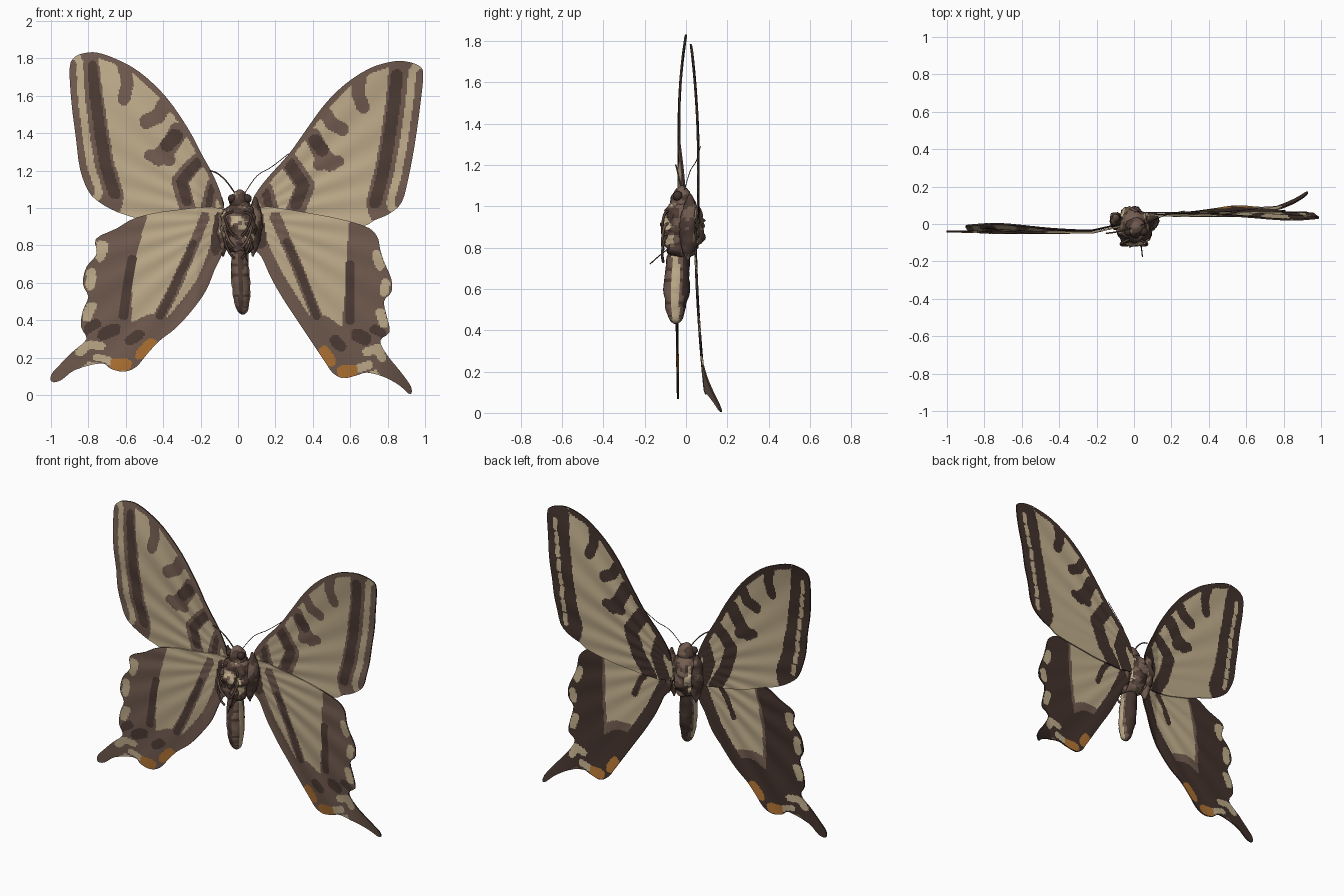
import bpy, bmesh, math
from mathutils import Vector, noise

if "Cube" in bpy.data.objects:
    bpy.data.objects.remove(bpy.data.objects["Cube"])

# ---- colours
def lin(c):
    return tuple((v / 255 / 12.92) if v < 11 else ((v / 255 + .055) / 1.055) ** 2.4 for v in c) + (1,)

MATS = []
for mname, rgb in [("cream", (192, 173, 140)), ("brown", (114, 92, 80)), ("dark_brown", (78, 60, 53)),
                   ("deep_brown", (66, 50, 44)), ("orange", (178, 116, 52))]:
    m = bpy.data.materials.new(mname)
    m.diffuse_color = lin(rgb)
    m.use_nodes = True
    m.node_tree.nodes["Principled BSDF"].inputs["Base Color"].default_value = m.diffuse_color
    MATS.append(m)
CREAM, BROWN, DARK, DEEP, ORANGE = range(5)

# ---- helpers
def finish(name, bm, angle=50):
    bmesh.ops.recalc_face_normals(bm, faces=bm.faces[:])
    me = bpy.data.meshes.new(name)
    bm.to_mesh(me)
    bm.free()
    for m in MATS:
        me.materials.append(m)
    me.polygons.foreach_set("use_smooth", [True] * len(me.polygons))
    me.set_sharp_from_angle(angle=math.radians(angle))
    ob = bpy.data.objects.new(name, me)
    bpy.context.collection.objects.link(ob)
    return ob

def smooth(rows, n=3, closed=True):
    """Catmull-Rom through rows of any width."""
    k, out = len(rows), []
    get = (lambda i: rows[i % k]) if closed else (lambda i: rows[max(0, min(k - 1, i))])
    for i in range(k if closed else k - 1):
        q = [get(i + j) for j in (-1, 0, 1, 2)]
        for s in range(n):
            t = s / n
            out.append(tuple(.5 * (2 * b + (c - a) * t + (2 * a - 5 * b + 4 * c - d) * t * t
                                   + (3 * b - a - 3 * c + d) * t ** 3) for a, b, c, d in zip(*q)))
    return out if closed else out + [rows[-1]]

def inside(poly, x, z):
    hit, (px, pz) = False, poly[-1]
    for qx, qz in poly:
        if (qz > z) != (pz > z) and x < (px - qx) * (z - qz) / (pz - qz) + qx:
            hit = not hit
        px, pz = qx, qz
    return hit

def near(a, b, x, z):
    dx, dz = b[0] - a[0], b[1] - a[1]
    t = max(0, min(1, ((x - a[0]) * dx + (z - a[1]) * dz) / (dx * dx + dz * dz + 1e-12)))
    return (a[0] + dx * t - x) ** 2 + (a[1] + dz * t - z) ** 2, t

def paint(strokes, x, z):
    """Last stroke (colour, radius, path) that covers the point wins."""
    for col, r, path in reversed(strokes):
        if any(near(path[max(i - 1, 0)], path[i], x, z)[0] < r * r for i in range(min(1, len(path) - 1), len(path))):
            return col
    return CREAM

def mean_value(poly, image, x, z):
    """Carry a point from one outline to the matching outline."""
    s = [(p[0] - x, p[1] - z) for p in poly]
    r = [math.hypot(*p) + 1e-9 for p in s]
    n, t = len(s), []
    for i in range(n):
        a, b = s[i], s[(i + 1) % n]
        c = a[0] * b[1] - a[1] * b[0]
        t.append((r[i] * r[(i + 1) % n] - a[0] * b[0] - a[1] * b[1]) / c if abs(c) > 1e-10 else 0)
    w = [(t[i - 1] + t[i]) / r[i] for i in range(n)]
    tot = sum(w)
    return sum(a * p[0] for a, p in zip(w, image)) / tot, sum(a * p[1] for a, p in zip(w, image)) / tot

def wing(name, rows, front, back, y_right, y_left, h=.008):
    pts = smooth(rows)
    R, L = [p[:2] for p in pts], [p[2:] for p in pts]
    n = len(R)
    cells = {(i, j) for i in range(int(1.05 / h)) for j in range(int(1.85 / h))
             if inside(R, (i + .5) * h, (j + .5) * h)}
    pos = {}
    for i, j in cells:
        for v in ((i, j), (i + 1, j), (i + 1, j + 1), (i, j + 1)):
            if v in pos:
                continue
            x, z = v[0] * h, v[1] * h
            if all((v[0] - a, v[1] - b) in cells for a in (0, 1) for b in (0, 1)):
                pos[v] = (x, z) + mean_value(R, L, x, z)
            else:  # rim: snap onto the outline
                (d, t), k = min((near(R[k], R[(k + 1) % n], x, z), k) for k in range(n))
                pos[v] = tuple(a + (b - a) * t for a, b in zip(pts[k], pts[(k + 1) % n]))
    cols = {c: [paint(s, (c[0] + .5) * h, (c[1] + .5) * h) for s in (front, back)] for c in cells}
    for side, sx in (("right", 1), ("left", -1)):
        bm, V = bmesh.new(), {}
        for v, p in pos.items():
            x, z = p[:2] if sx > 0 else p[2:]
            y = (y_right if sx > 0 else y_left)(x, z)
            y += .0025 * math.sin(30 * math.atan2(z - .95, x)) * min(1, x / .4)
            V[v] = [bm.verts.new((sx * x, y + o, z)) for o in (-.004, .004)]
        for c in cells:
            i, j = c
            ring = [(i, j), (i + 1, j), (i + 1, j + 1), (i, j + 1)]
            for k in (0, 1):
                bm.faces.new([V[v][k] for v in (ring if k == 0 else ring[::-1])]).material_index = cols[c][k]
            for e, nb in enumerate(((i, j - 1), (i + 1, j), (i, j + 1), (i - 1, j))):
                if nb not in cells:
                    a, b = V[ring[e]], V[ring[(e + 1) % 4]]
                    bm.faces.new((a[0], a[1], b[1], b[0])).material_index = cols[c][1]
        finish(side + "_" + name, bm)

# ---- forewings: rows are right x, z and left |x|, z
FORE = [(.07, 1.02, .08, 1.03), (.14, 1.14, .13, 1.17), (.265, 1.28, .19, 1.28), (.355, 1.405, .27, 1.43),
        (.46, 1.55, .39, 1.6), (.57, 1.66, .53, 1.73), (.7, 1.745, .66, 1.8), (.81, 1.78, .75, 1.83),
        (.89, 1.785, .81, 1.83), (.97, 1.76, .87, 1.81), (.99, 1.71, .9, 1.75), (.975, 1.555, .89, 1.56),
        (.945, 1.34, .866, 1.37), (.91, 1.155, .845, 1.21), (.875, 1.03, .8, 1.09), (.81, .97, .74, 1.03),
        (.73, .935, .65, .98), (.66, .9, .56, .95), (.4, .86, .35, .88), (.08, .86, .08, .86)]
edge = [p[:2] for p in FORE[10:15]]
costa = [p[:2] for p in FORE[:8]]
inset = lambda d: [(x - d, z) for x, z in edge]
bars = [(BROWN, .035, [(.66, 1.72), (.64, 1.62), (.67, 1.54)]),
        (BROWN, .035, [(.45, 1.53), (.5, 1.45), (.56, 1.42)]),
        (BROWN, .045, [(.4, 1.38), (.45, 1.28), (.49, 1.24)]),
        (BROWN, .03, [(.43, 1.23), (.54, 1.25)]),
        (BROWN, .05, [(.27, 1.25), (.36, 1.12), (.3, .97), (.22, .86)]),
        (BROWN, .045, [(.14, 1.1), (.17, 1.0), (.12, .88)])]
fore_front = bars + [
    (DARK, .035, [(.41, 1.36), (.45, 1.31)]), (DARK, .032, [(.27, 1.24), (.35, 1.12), (.31, 1.02)]),
    (DARK, .022, [(.15, 1.08), (.17, .98), (.12, .88)]),
    (BROWN, .025, costa), (BROWN, .185, edge), (DARK, .033, inset(.14)),
    (CREAM, .08, edge), (BROWN, .038, edge)]
fore_back = [(DEEP, r, p) for _, r, p in bars] + [(DEEP, .032, costa), (DEEP, .16, edge)] + [
    (CREAM, .016, [(x - .06, z - .03), (x - .055, z + .02)])
    for x, z in [(.985 - .09 * t / 7, 1.67 - .6 * t / 7) for t in range(8)]]
wing("forewing", FORE, fore_front, fore_back,
     lambda x, z: .06 - .035 * max(0, (z - 1.2) / .58) ** 2,
     lambda x, z: -.034 + .034 * max(0, (z - 1.4) / .43) ** 2 + .05 * max(0, 1 - x / .22))

# ---- hindwings with tails
HIND = [(.07, 1.0, .07, .99), (.4, .97, .33, .99), (.66, .91, .54, .95), (.74, .855, .65, .89),
        (.76, .78, .76, .835), (.78, .715, .755, .755), (.82, .62, .81, .685), (.82, .55, .83, .595),
        (.78, .5, .8, .525), (.8, .405, .83, .45), (.81, .335, .84, .365), (.76, .29, .81, .3),
        (.8, .21, .88, .235), (.865, .13, .95, .165), (.925, .045, .998, .11), (.92, .003, .995, .07),
        (.865, .05, .945, .08), (.785, .095, .87, .135), (.69, .12, .73, .17), (.635, .105, .68, .14),
        (.56, .09, .61, .125), (.505, .12, .545, .15), (.47, .17, .485, .22), (.42, .245, .42, .29),
        (.33, .38, .33, .36), (.25, .5, .24, .46), (.18, .62, .17, .56), (.125, .74, .125, .67),
        (.08, .8, .08, .78)]
outer = [(.74, .88), (.73, .6), (.7, .3)]
bottom = [(.74, .28), (.6, .22), (.5, .24), (.42, .3)]
inner = [(.1, .8), (.18, .63), (.33, .39), (.46, .22)]
tail = [(.78, .22), (.86, .1), (.92, 0)]
lunules = [(CREAM, .024, p) for p in ([(.74, .75), (.76, .69)], [(.79, .6), (.78, .55)], [(.76, .44), (.78, .38)],
                                      [(.69, .23), (.75, .25), (.77, .2)], [(.64, .14), (.7, .16)])]
spots = lunules + [(ORANGE, .032, [(.46, .23), (.49, .18)]), (ORANGE, .032, [(.56, .125), (.61, .13)])]
hind_front = [(BROWN, .15, outer), (BROWN, .13, bottom), (BROWN, .06, inner), (BROWN, .08, tail),
              (BROWN, .03, [(.2, .95), (.31, .7), (.42, .42)]), (DARK, .02, [(.26, .82), (.33, .66), (.42, .42)]),
              (DARK, .024, [(.6, .7), (.6, .4)]), (DARK, .03, [(.52, .29), (.55, .26)]),
              (DARK, .035, [(.64, .32), (.68, .3)]), (DARK, .025, [(.73, .35), (.77, .33)]),
              (DARK, .035, [(.1, .95), (.12, .82)])] + spots
hind_back = [(BROWN, .2, bottom), (BROWN, .18, outer), (DEEP, .16, outer), (DEEP, .14, bottom),
             (DEEP, .07, inner), (DEEP, .08, tail), (DEEP, .02, [(.2, .93), (.3, .8), (.34, .7)]),
             (DEEP, .04, [(.1, .95), (.12, .82)])] + spots
wing("hindwing", HIND, hind_front, hind_back,
     lambda x, z: .044 + .06 * max(0, 1 - z) ** 2 + .4 * max(0, x - .76) * max(0, (.35 - z) / .35),
     lambda x, z: -.046 + .014 * max(0, .6 - z) + .05 * max(0, 1 - x / .22))

# ---- body: lofts of (z, x, y, half width, half depth)
def loft(name, stations, rule, rough, sides=28):
    bm, rings = bmesh.new(), []
    for z, x, y, a, b in smooth(stations, 7, False):
        ring = []
        for k in range(sides):
            t = 2 * math.pi * k / sides
            p = Vector((x + a * math.cos(t), y + b * math.sin(t), z))
            f = 1 + rough * noise.noise(p * 22) + rough * .6 * noise.noise(p * 50)
            ring.append(bm.verts.new((x + (p.x - x) * f, y + (p.y - y) * f, z)))
        rings.append(ring)
    for r, s in zip(rings, rings[1:]):
        for k in range(sides):
            q = (k + 1) % sides
            bm.faces.new((r[k], r[q], s[q], s[k]))
    bm.faces.new(rings[0])
    bm.faces.new(rings[-1])
    for f in bm.faces:
        f.material_index = rule(f.calc_center_median())
    return finish(name, bm, 60)

def fur(c):
    v = noise.noise(c * 16)
    if c.y < -.03 and v > .33 or c.y > .04 and abs(abs(c.x) - .06) < .012:
        return CREAM
    return BROWN if v > .02 else DARK

def belly(c):
    if c.y > -.015:
        return DEEP
    if abs(c.y + .05) < .017 and abs(c.x - .015) > .025:
        return CREAM
    return DARK if abs(c.x - .015) < .012 or math.sin(c.z * 110) > .8 else BROWN

loft("head", [(1.1, .01, -.02, .006, .006), (1.08, .01, -.02, .032, .032), (1.04, .01, -.02, .055, .05),
              (1.0, .01, -.02, .05, .05)], fur, .2)
loft("thorax", [(1.03, .005, -.02, .02, .02), (1.0, 0, -.015, .07, .07), (.92, 0, -.015, .09, .095),
                (.84, 0, -.015, .088, .09), (.78, .01, -.025, .065, .07), (.74, .01, -.03, .02, .02)], fur, .3)
loft("abdomen", [(.82, .01, -.03, .04, .045), (.72, .01, -.04, .046, .058), (.6, .015, -.045, .05, .062),
                 (.5, .02, -.05, .042, .048), (.45, .025, -.05, .028, .03), (.43, .025, -.05, .006, .006)], belly, .1)
for side, s in (("right", 1), ("left", -1)):
    loft(side + "_wing_root", [(1.06, s * .09, .02, .005, .005), (1.0, s * .095, .02, .025, .03),
                               (.9, s * .095, .015, .035, .045), (.8, s * .085, .01, .025, .035),
                               (.74, s * .08, .01, .005, .005)], fur, .35, 14)

# ---- thin tubes: eyes aside, legs and antennae
def tube(name, path, r, mat):
    cu = bpy.data.curves.new(name, "CURVE")
    cu.dimensions, cu.bevel_depth, cu.bevel_resolution, cu.use_fill_caps = "3D", r, 1, True
    sp = cu.splines.new("POLY")
    pts = smooth(path, 5, False)
    sp.points.add(len(pts) - 1)
    for q, p in zip(sp.points, pts):
        q.co = (*p, 1)
    cu.materials.append(MATS[mat])
    bpy.context.collection.objects.link(bpy.data.objects.new(name, cu))

for side, s in (("right", 1), ("left", -1)):
    bm = bmesh.new()
    bmesh.ops.create_uvsphere(bm, u_segments=14, v_segments=10, radius=.024)
    bmesh.ops.translate(bm, verts=bm.verts[:], vec=(.01 + s * .04, -.04, 1.05))
    for f in bm.faces:
        f.material_index = DEEP
    finish(side + "_eye", bm)
    for k, z in enumerate((.98, .92, .86)):
        tube(f"{side}_leg_{k + 1}", [(s * .02, -.08, z), (s * .07, -.105, z - .02), (s * .05, -.115, z - .09),
                                     (s * .02, -.11, z - .13)], .007, BROWN if k == 1 else DARK)
tube("loose_leg", [(.03, -.08, .8), (.04, -.13, .76), (.045, -.175, .72)], .003, DARK)
tube("left_antenna", [(-.01, -.02, 1.07), (-.06, -.035, 1.14), (-.11, -.045, 1.185), (-.15, -.05, 1.2)], .004, BROWN)
tube("right_antenna", [(.03, -.01, 1.07), (.1, .02, 1.17), (.18, .05, 1.22), (.27, .07, 1.29)], .002, DARK)
